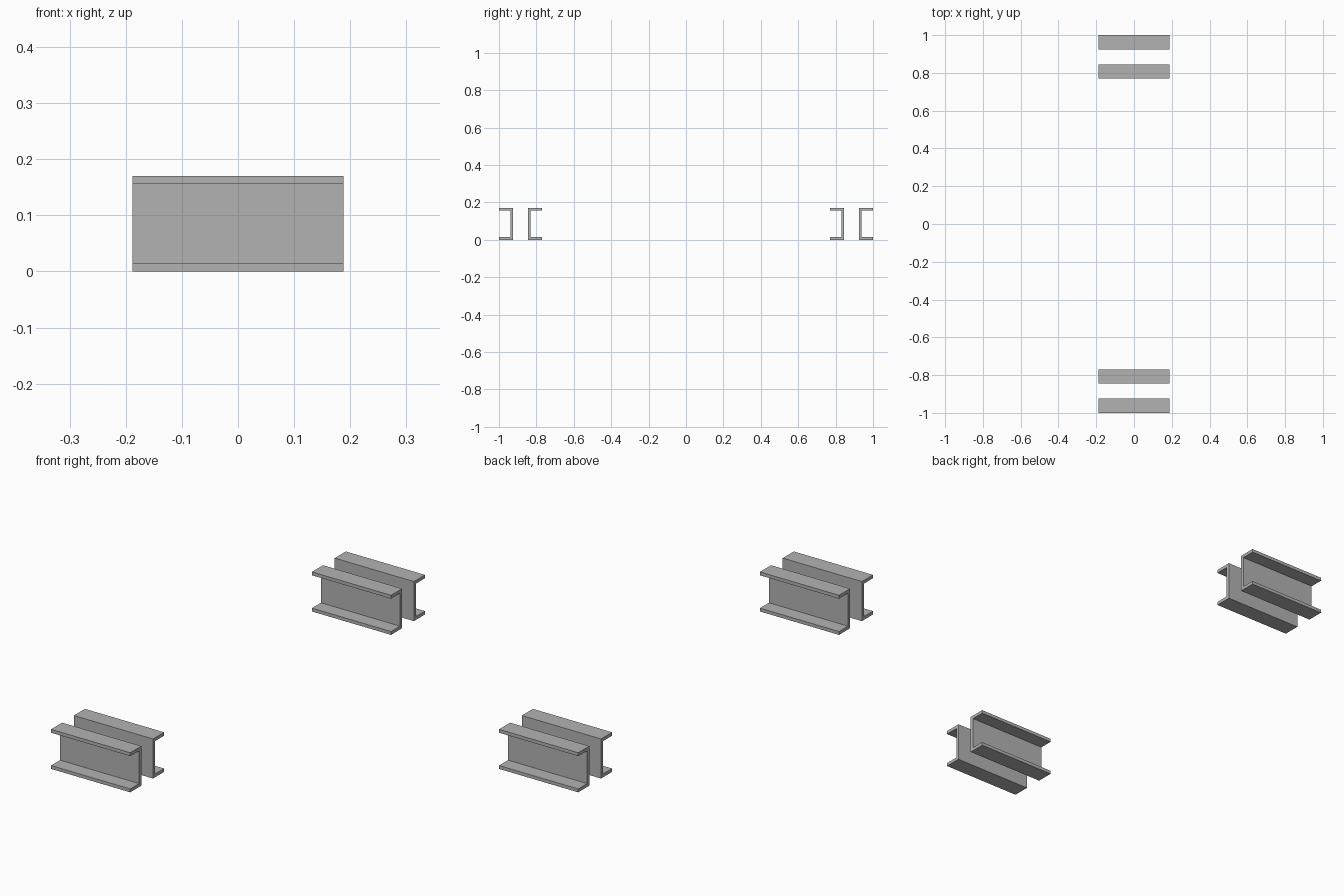
import bpy
import bmesh

LENGTH = 0.376    # along x
HEIGHT = 0.17
DEPTH = 0.075     # flange depth along y
FLANGE = 0.0145
WEB = 0.0145

cube = bpy.data.objects.get("Cube")
if cube:
    bpy.data.objects.remove(cube, do_unlink=True)

# Plain steel grey
steel = bpy.data.materials.new("steel_grey")
steel.use_nodes = True
color = (0.45, 0.45, 0.45, 1)
steel.diffuse_color = color
steel.node_tree.nodes["Principled BSDF"].inputs["Base Color"].default_value = color


def channel(name, web_y, out):
    """C-shaped beam: web back face at web_y, flanges pointing along out (+1 or -1)."""
    tip, inner = web_y + out * DEPTH, web_y + out * WEB
    top = HEIGHT - FLANGE
    profile = [(web_y, 0), (tip, 0), (tip, FLANGE), (inner, FLANGE),
               (inner, top), (tip, top), (tip, HEIGHT), (web_y, HEIGHT)]
    bm = bmesh.new()
    face = bm.faces.new([bm.verts.new((-LENGTH / 2, y, z)) for y, z in profile])
    result = bmesh.ops.extrude_face_region(bm, geom=[face], use_keep_orig=True)
    moved = [g for g in result["geom"] if isinstance(g, bmesh.types.BMVert)]
    bmesh.ops.translate(bm, verts=moved, vec=(LENGTH, 0, 0))
    bmesh.ops.recalc_face_normals(bm, faces=bm.faces)
    mesh = bpy.data.meshes.new(name)
    bm.to_mesh(mesh)
    bm.free()
    mesh.materials.append(steel)
    bpy.context.collection.objects.link(bpy.data.objects.new(name, mesh))


# A back-to-back pair of channels at each end
for end, side in (("front", -1), ("back", 1)):
    channel(end + "_outer_channel", side * 0.925, side)
    channel(end + "_inner_channel", side * 0.845, -side)
